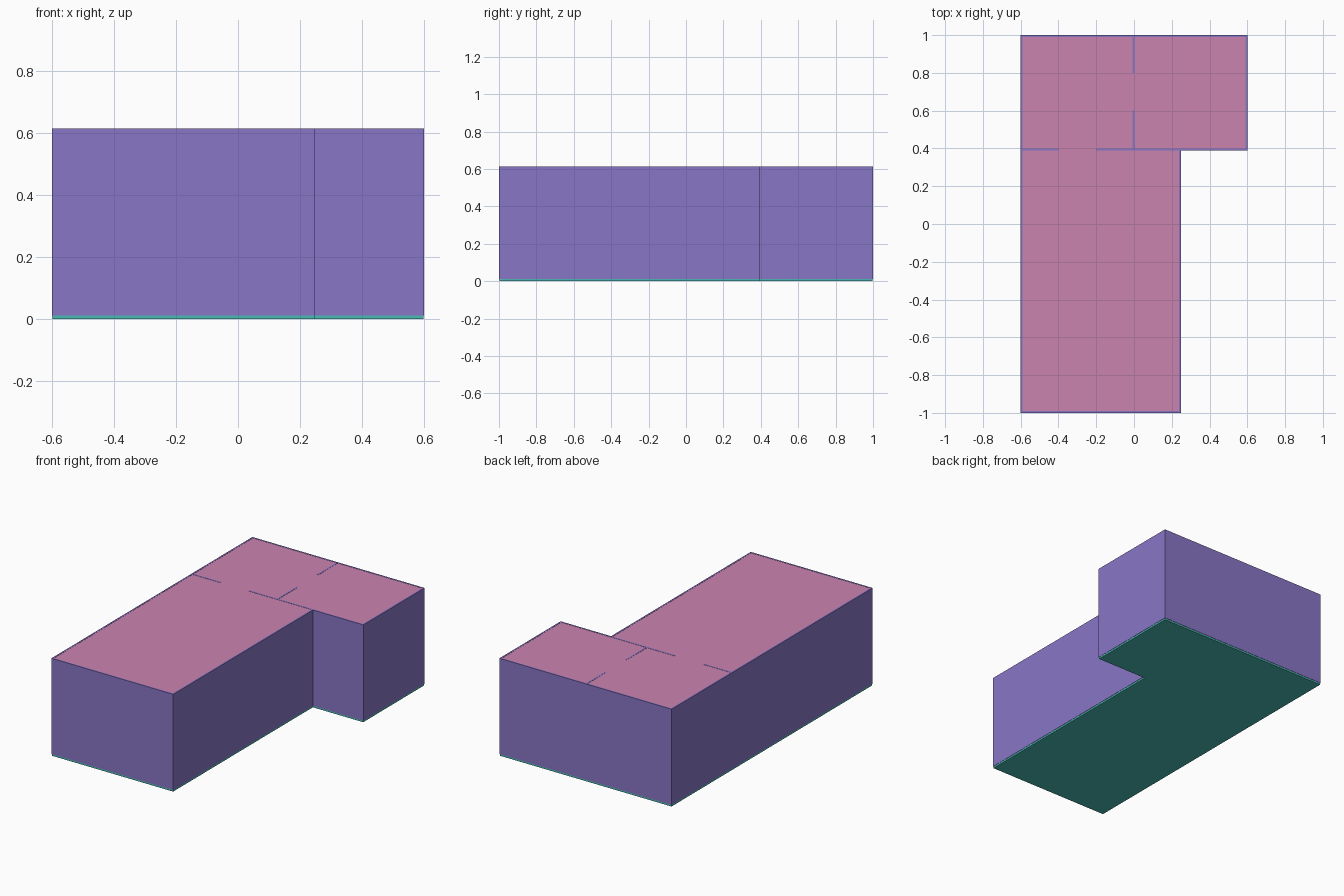
import bpy, bmesh

if "Cube" in bpy.data.objects:
    bpy.data.objects.remove(bpy.data.objects["Cube"])

FLOOR, TOP, T = 0.011, 0.614, 0.01


def material(name, color):
    m = bpy.data.materials.new(name)
    m.diffuse_color = (*color, 1)
    m.use_nodes = True
    m.node_tree.nodes["Principled BSDF"].inputs["Base Color"].default_value = m.diffuse_color
    return m


def make_object(name, bm, mat):
    bmesh.ops.recalc_face_normals(bm, faces=bm.faces)
    mesh = bpy.data.meshes.new(name)
    bm.to_mesh(mesh)
    bm.free()
    mesh.materials.append(mat)
    obj = bpy.data.objects.new(name, mesh)
    bpy.context.collection.objects.link(obj)
    return obj


def outline(d):
    # L-shaped plan, inset by d
    return [(-0.6 + d, -1 + d), (0.249 - d, -1 + d), (0.249 - d, 0.39 + d),
            (0.6 - d, 0.39 + d), (0.6 - d, 1 - d), (-0.6 + d, 1 - d)]


def slab(name, pts, z0, z1, mat):
    bm = bmesh.new()
    face = bm.faces.new([bm.verts.new((x, y, z0)) for x, y in pts])
    ext = bmesh.ops.extrude_face_region(bm, geom=[face])
    verts = [g for g in ext["geom"] if isinstance(g, bmesh.types.BMVert)]
    bmesh.ops.translate(bm, verts=verts, vec=(0, 0, z1 - z0))
    return make_object(name, bm, mat)


def rect(x0, x1, y0, y1):
    return [(x0, y0), (x1, y0), (x1, y1), (x0, y1)]


wall_mat = material("wall_purple", (0.25, 0.18, 0.57))
floor_mat = material("floor_teal", (0.07, 0.5, 0.47))
ceiling_mat = material("ceiling_pink", (0.6, 0.23, 0.43))

# Floor and ceiling slabs
slab("floor", outline(0.002), 0, FLOOR, floor_mat)
slab("ceiling", outline(T), TOP - 0.011, TOP - 0.001, ceiling_mat)

# Outer wall ring, following the plan
bm = bmesh.new()
rings = [[bm.verts.new((x, y, z)) for x, y in outline(d)]
         for d, z in ((0, FLOOR), (0, TOP), (T, TOP), (T, FLOOR))]
n = len(rings[0])
for k in range(4):
    a, b = rings[k], rings[(k + 1) % 4]
    for i in range(n):
        j = (i + 1) % n
        bm.faces.new((a[i], a[j], b[j], b[i]))
make_object("outer_walls", bm, wall_mat)

# Room dividers, with full-height door openings
dividers = {
    "cross_wall_left": rect(-0.59, -0.4, 0.39, 0.4),
    "cross_wall_right": rect(-0.2, 0.239, 0.39, 0.4),
    "room_wall_front": rect(-0.008, 0.002, 0.4, 0.6),
    "room_wall_back": rect(-0.008, 0.002, 0.8, 0.99),
}
for name, pts in dividers.items():
    slab(name, pts, FLOOR, TOP, wall_mat)
